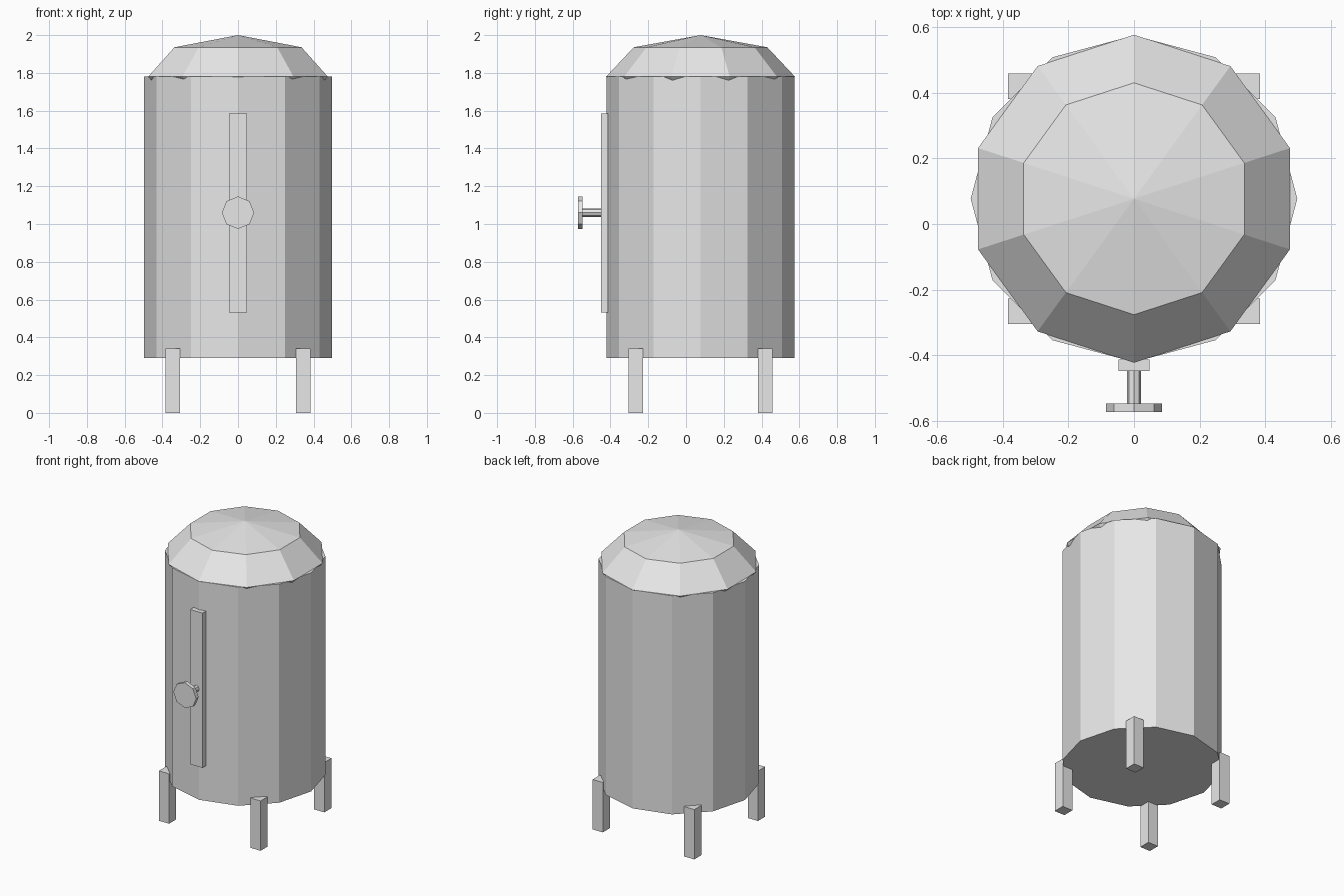
import bpy
from math import radians
from mathutils import Matrix

cube = bpy.data.objects.get("Cube")
if cube:
    bpy.data.objects.remove(cube, do_unlink=True)

AXIS_Y = 0.077  # tank axis, set back by the valve

grey = bpy.data.materials.new("plain_grey")
grey.use_nodes = True
grey.diffuse_color = (0.8, 0.8, 0.8, 1)
grey.node_tree.nodes["Principled BSDF"].inputs["Base Color"].default_value = (0.8, 0.8, 0.8, 1)


def finish(name):
    obj = bpy.context.object
    obj.name = obj.data.name = name
    obj.data.materials.append(grey)
    return obj


def box(name, center, size):
    bpy.ops.mesh.primitive_cube_add(size=1, location=center)
    obj = finish(name)
    obj.data.transform(Matrix.Diagonal((*size, 1)))
    return obj


def cylinder(name, sides, radius, depth, center, tilt=0):
    bpy.ops.mesh.primitive_cylinder_add(vertices=sides, radius=radius, depth=depth,
                                        location=center, rotation=(radians(tilt), 0, 0))
    return finish(name)


# Twelve-sided tank body
cylinder("tank_body", 12, 0.498, 1.49, (0, AXIS_Y, 1.035))

# Flattened ten-sided dome, lower half sunk into the body
bpy.ops.mesh.primitive_uv_sphere_add(segments=10, ring_count=4, radius=0.5,
                                     location=(0, AXIS_Y, 1.78))
dome = finish("domed_lid")
dome.data.transform(Matrix.Diagonal((1, 1, 0.44, 1)))

# Four square legs
for side, sx in (("left", 1), ("right", -1)):
    for end, sy in (("front", -1), ("back", 1)):
        box(f"{end}_{side}_leg", (sx * 0.345, AXIS_Y + sy * 0.343, 0.17), (0.077, 0.077, 0.34))

# Front gauge strip with valve stem and handwheel
box("front_strip", (0, -0.431, 1.058), (0.094, 0.036, 1.055))
cylinder("valve_stem", 8, 0.022, 0.12, (0, -0.5, 1.06), 90)
cylinder("valve_handwheel", 8, 0.086, 0.026, (0, -0.56, 1.06), 90)
